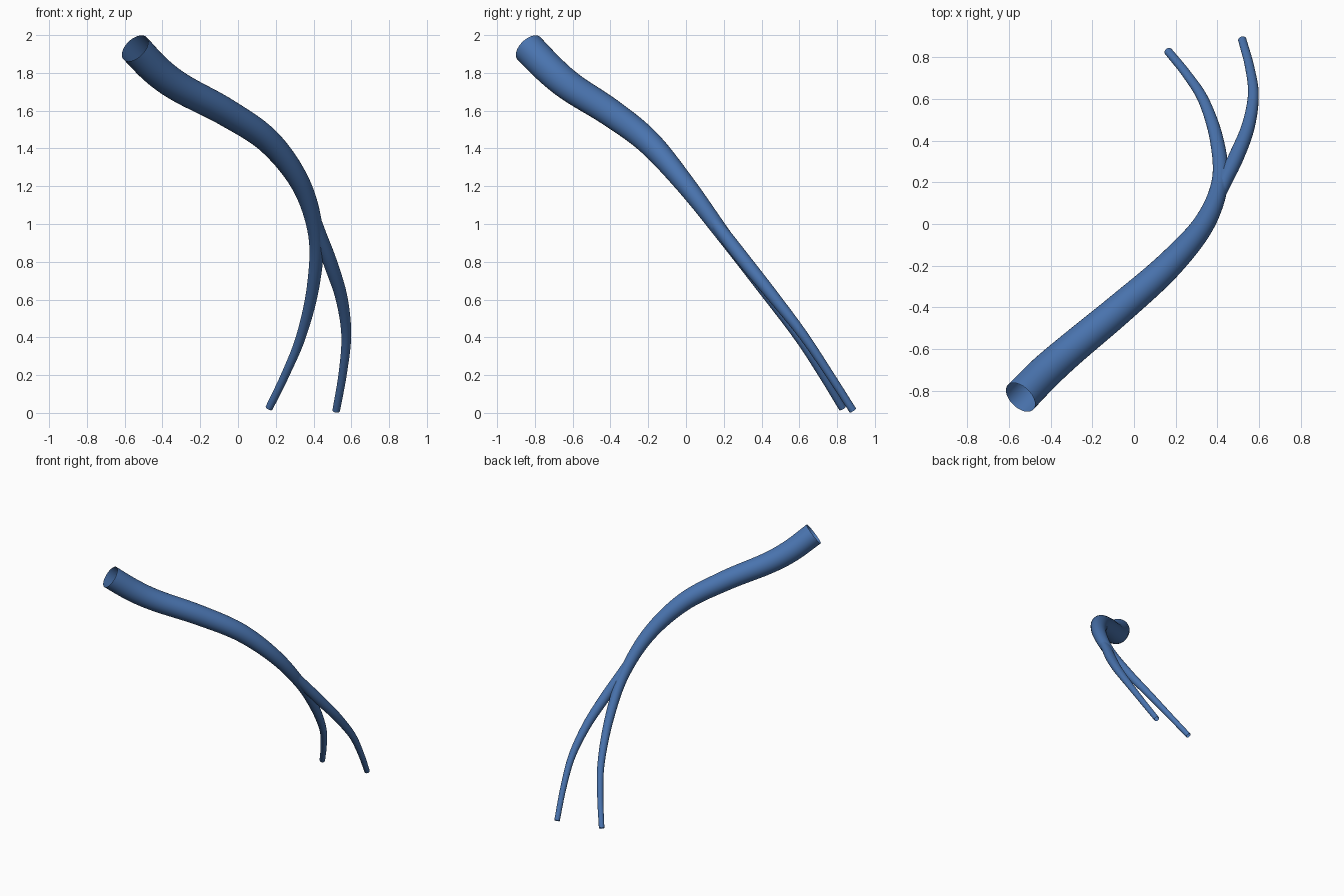
import bpy, bmesh, math
from mathutils import Vector

if "Cube" in bpy.data.objects:
    bpy.data.objects.remove(bpy.data.objects["Cube"])

SIDES, STEPS = 32, 10

blue = bpy.data.materials.new("vessel_blue")
blue.diffuse_color = (0.068, 0.175, 0.43, 1)
blue.use_nodes = True
blue.node_tree.nodes["Principled BSDF"].inputs["Base Color"].default_value = blue.diffuse_color


def smooth_path(points):
    """Catmull-Rom samples through (x, y, z, radius) points."""
    p = [Vector(q) for q in points]
    p = [2 * p[0] - p[1]] + p + [2 * p[-1] - p[-2]]
    out = []
    for i in range(1, len(p) - 2):
        a, b, c, d = p[i - 1:i + 3]
        for k in range(STEPS):
            t = k / STEPS
            out.append(0.5 * (2 * b + (c - a) * t + (2 * a - 5 * b + 4 * c - d) * t * t
                              + (3 * b - a - 3 * c + d) * t ** 3))
    return out + [p[-2]]


def tube(name, points):
    """Closed tapering tube swept along a smooth path."""
    path = smooth_path(points)
    bm = bmesh.new()
    rings, side = [], Vector((0, 0, 1))
    for i, q in enumerate(path):
        tan = (path[min(i + 1, len(path) - 1)] - path[max(i - 1, 0)]).to_3d().normalized()
        side = (side - tan * side.dot(tan)).normalized()
        up = tan.cross(side)
        ring = []
        for k in range(SIDES):
            a = 2 * math.pi * k / SIDES
            ring.append(bm.verts.new(q.to_3d() + q.w * (side * math.cos(a) + up * math.sin(a))))
        rings.append(ring)
    for r, s in zip(rings, rings[1:]):
        for k in range(SIDES):
            n = (k + 1) % SIDES
            bm.faces.new((r[k], r[n], s[n], s[k]))
    bm.faces.new(rings[0][::-1])
    bm.faces.new(rings[-1])
    bmesh.ops.recalc_face_normals(bm, faces=bm.faces)
    me = bpy.data.meshes.new(name)
    bm.to_mesh(me)
    bm.free()
    me.materials.append(blue)
    ob = bpy.data.objects.new(name, me)
    bpy.context.collection.objects.link(ob)
    return ob


# Trunk running on into the first branch
trunk = tube("branching_vessel", [
    (-0.545, -0.832, 1.93, 0.085), (-0.43, -0.715, 1.812, 0.083), (-0.30, -0.60, 1.718, 0.079),
    (-0.06, -0.40, 1.59, 0.074), (0.165, -0.20, 1.435, 0.066), (0.335, 0.0, 1.205, 0.052),
    (0.412, 0.20, 0.94, 0.040), (0.398, 0.40, 0.672, 0.033), (0.336, 0.59, 0.412, 0.026),
    (0.255, 0.717, 0.212, 0.022), (0.165, 0.828, 0.026, 0.020)])

# Second branch, starting inside the trunk
branch = tube("side_branch", [
    (0.392, 0.10, 1.075, 0.028), (0.432, 0.20, 0.945, 0.036), (0.492, 0.325, 0.785, 0.037),
    (0.548, 0.468, 0.608, 0.032), (0.573, 0.62, 0.412, 0.026), (0.555, 0.755, 0.212, 0.022),
    (0.520, 0.884, 0.012, 0.020)])

# Join into one skin
mod = trunk.modifiers.new("join", 'BOOLEAN')
mod.operation, mod.solver, mod.object = 'UNION', 'EXACT', branch
bpy.context.view_layer.objects.active = trunk
bpy.ops.object.modifier_apply(modifier="join")
bpy.data.objects.remove(branch)

# Open the three ends
bm = bmesh.new()
bm.from_mesh(trunk.data)
caps = [f for f in bm.faces if len(f.verts) == SIDES]
bmesh.ops.delete(bm, geom=caps, context='FACES_ONLY')
bm.to_mesh(trunk.data)
bm.free()

trunk.select_set(True)
bpy.ops.object.shade_smooth_by_angle(angle=math.radians(50))
